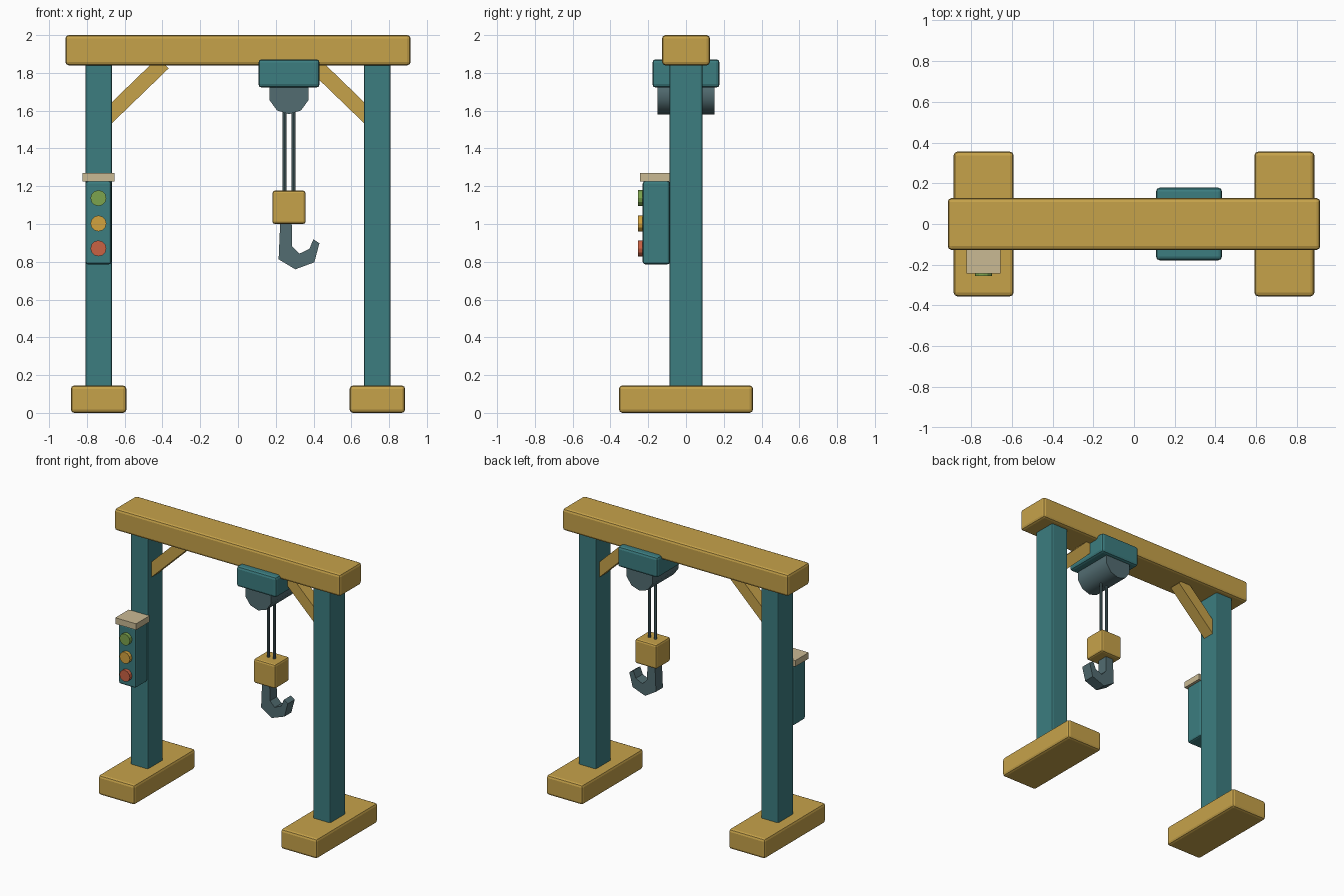
import bpy, bmesh, math
from mathutils import Matrix, Vector

if "Cube" in bpy.data.objects:
    bpy.data.objects.remove(bpy.data.objects["Cube"])


def material(name, r, g, b):
    lin = [((c / 255 + 0.055) / 1.055) ** 2.4 for c in (r, g, b)]
    m = bpy.data.materials.new(name)
    m.diffuse_color = (*lin, 1)
    m.use_nodes = True
    m.node_tree.nodes["Principled BSDF"].inputs["Base Color"].default_value = m.diffuse_color
    return m


GOLD = material("gold paint", 198, 162, 74)
TEAL = material("teal paint", 60, 125, 128)
STEEL = material("grey steel", 82, 108, 113)
CREAM = material("cream", 202, 186, 148)
GREEN = material("green button", 124, 163, 77)
AMBER = material("amber button", 212, 163, 62)
RED = material("red button", 202, 98, 68)


def finish(name, bm, mat):
    bmesh.ops.recalc_face_normals(bm, faces=bm.faces)
    me = bpy.data.meshes.new(name)
    bm.to_mesh(me)
    bm.free()
    me.materials.append(mat)
    ob = bpy.data.objects.new(name, me)
    bpy.context.collection.objects.link(ob)
    return ob


def box(name, mat, x, y, z, bevel=0.0):
    """Box from (min, max) ranges, with optional rounded edges."""
    bm = bmesh.new()
    bmesh.ops.create_cube(bm, size=1)
    size = [b - a for a, b in (x, y, z)]
    mid = [(a + b) / 2 for a, b in (x, y, z)]
    bmesh.ops.transform(bm, matrix=Matrix.Translation(mid) @ Matrix.Diagonal((*size, 1)), verts=bm.verts)
    if bevel:
        bmesh.ops.bevel(bm, geom=bm.edges[:], offset=bevel, segments=2, profile=0.5, affect='EDGES')
    return finish(name, bm, mat)


def cylinder(name, mat, centre, radius, length, sides, along_y=True):
    bm = bmesh.new()
    bmesh.ops.create_cone(bm, cap_ends=True, segments=sides, radius1=radius, radius2=radius, depth=length)
    # Keep one vertex at the top and bottom of a horizontal cylinder
    rot = Matrix.Rotation(math.pi / 2, 4, 'X') if along_y else Matrix.Identity(4)
    bmesh.ops.transform(bm, matrix=Matrix.Translation(centre) @ rot, verts=bm.verts)
    return finish(name, bm, mat)


def extrusion(name, mat, profile, half_depth):
    """Front (x, z) outline extruded along y."""
    bm = bmesh.new()
    face = bm.faces.new([bm.verts.new((x, -half_depth, z)) for x, z in profile])
    out = bmesh.ops.extrude_face_region(bm, geom=[face])
    verts = [v for v in out["geom"] if isinstance(v, bmesh.types.BMVert)]
    bmesh.ops.translate(bm, verts=verts, vec=(0, 2 * half_depth, 0))
    return finish(name, bm, mat)


# Gantry: top beam, legs, feet, diagonal braces
box("top_beam", GOLD, (-0.914, 0.914), (-0.127, 0.127), (1.84, 2.0), 0.018)
for side, s in (("left", -1), ("right", 1)):
    cx = s * 0.738
    box(side + "_leg", TEAL, (cx - 0.07, cx + 0.07), (-0.088, 0.088), (0.01, 1.87), 0.01)
    box(side + "_foot", GOLD, (cx - 0.147, cx + 0.147), (-0.355, 0.355), (0, 0.145), 0.018)
    brace = [(0.367, 1.824), (0.7, 1.502), (0.7, 1.614), (0.423, 1.882)]
    extrusion(side + "_brace", GOLD, [(s * x, z) for x, z in brace], 0.045)

# Trolley with drum and ropes
HX = 0.27
box("trolley", TEAL, (HX - 0.162, HX + 0.162), (-0.178, 0.178), (1.722, 1.872), 0.018)
drum = cylinder("winch_drum", STEEL, (HX, 0, 1.69), 0.109, 0.304, 10)
bpy.context.view_layer.objects.active = drum
drum.select_set(True)
bpy.ops.object.shade_smooth_by_angle(angle=math.radians(40))
for side, s in (("left", -1), ("right", 1)):
    cylinder(side + "_rope", STEEL, (HX + s * 0.024, 0, 1.38), 0.0105, 0.46, 8, along_y=False)

# Hook block and hook
box("hook_block", GOLD, (HX - 0.088, HX + 0.088), (-0.083, 0.083), (1.0, 1.177), 0.014)
extrusion("hook", STEEL, [
    (0.224, 1.02), (0.284, 1.02), (0.287, 0.881), (0.325, 0.843), (0.378, 0.868),
    (0.399, 0.919), (0.431, 0.898), (0.404, 0.797), (0.303, 0.76), (0.215, 0.813)], 0.04)

# Control box on the left leg, with cap and three buttons
box("control_box", TEAL, (-0.808, -0.67), (-0.229, -0.085), (0.786, 1.228), 0.014)
box("control_box_cap", CREAM, (-0.823, -0.655), (-0.243, -0.088), (1.225, 1.27))
for name, mat, z in (("green", GREEN, 1.137), ("amber", AMBER, 1.003), ("red", RED, 0.871)):
    cylinder(name + "_button", mat, (-0.739, -0.238, z), 0.042, 0.034, 12)
